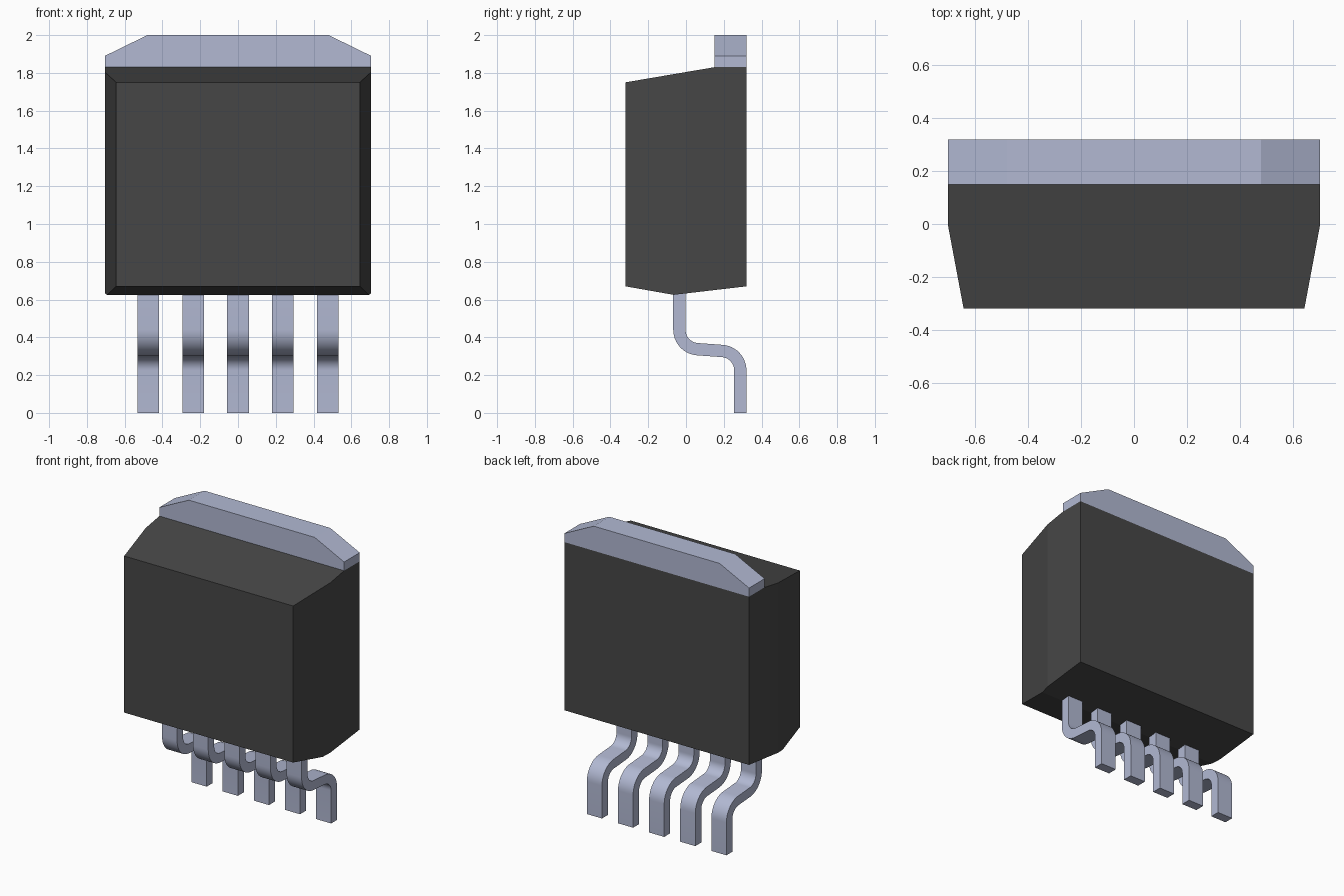
import bpy, bmesh, math

cube = bpy.data.objects.get("Cube")
if cube:
    bpy.data.objects.remove(cube, do_unlink=True)


def material(name, rgb, metallic=0.0):
    m = bpy.data.materials.new(name)
    m.use_nodes = True
    m.diffuse_color = (*rgb, 1)
    bsdf = m.node_tree.nodes["Principled BSDF"]
    bsdf.inputs["Base Color"].default_value = (*rgb, 1)
    bsdf.inputs["Roughness"].default_value = 0.6
    return m


plastic = material("black_plastic", (0.062, 0.062, 0.062))
metal = material("tinned_metal", (0.445, 0.485, 0.651))


def finish(bm, name, mat):
    bmesh.ops.recalc_face_normals(bm, faces=bm.faces)
    mesh = bpy.data.meshes.new(name)
    bm.to_mesh(mesh)
    bm.free()
    mesh.materials.append(mat)
    obj = bpy.data.objects.new(name, mesh)
    bpy.context.collection.objects.link(obj)
    return obj


def prism(points, offset):
    """Extrude a closed outline of 3D points by an offset vector."""
    bm = bmesh.new()
    face = bm.faces.new([bm.verts.new(p) for p in points])
    new = bmesh.ops.extrude_face_region(bm, geom=[face])["geom"]
    bmesh.ops.translate(bm, vec=offset,
                        verts=[v for v in new if isinstance(v, bmesh.types.BMVert)])
    return bm


HALF_W, FRONT, BACK, STEP = 0.705, -0.32, 0.32, 0.15

# Moulded body: side profile extruded across x, then its front half tapered
side = [(FRONT, 1.75), (STEP, 1.83), (BACK, 1.83), (BACK, 0.67), (-0.065, 0.625), (FRONT, 0.67)]
bm = prism([(-HALF_W, y, z) for y, z in side], (2 * HALF_W, 0, 0))
bmesh.ops.bisect_plane(bm, geom=bm.verts[:] + bm.edges[:] + bm.faces[:],
                       plane_co=(0, 0, 0), plane_no=(0, 1, 0))
for v in bm.verts:
    if v.co.y < 0:
        v.co.x *= 1 - (0.06 / HALF_W) * (v.co.y / FRONT)
finish(bm, "package_body", plastic)

# Heat tab with clipped upper corners, flush with the back
outline = [(-HALF_W, 1.83), (HALF_W, 1.83), (HALF_W, 1.89), (0.48, 2.0), (-0.48, 2.0), (-HALF_W, 1.89)]
finish(prism([(x, STEP, z) for x, z in outline], (0, BACK - STEP, 0)), "heat_tab", metal)

# Lead centre line: list of (y, z, normal angle) through two opposite bends
R, HALF_T, LEAD_W, TILT, STEPS = 0.103, 0.0325, 0.115, 4, 12
path = [(-0.035, 0.66, math.pi)]
for i in range(STEPS + 1):
    a = math.radians(180 + (90 - TILT) * i / STEPS)
    path.append((0.068 + R * math.cos(a), 0.44 + R * math.sin(a), a))
for i in range(STEPS + 1):
    a = math.radians((90 - TILT) * (1 - i / STEPS))
    path.append((0.1845 + R * math.cos(a), 0.225 + R * math.sin(a), a + math.pi))
path.append((0.2875, 0.0, math.pi))


def lead(name, x):
    """Sweep a flat rectangular section along the lead path."""
    bm = bmesh.new()
    rings = []
    for y, z, a in path:
        dy, dz = HALF_T * math.cos(a), HALF_T * math.sin(a)
        rings.append([bm.verts.new((x + sx * LEAD_W / 2, y + st * dy, z + st * dz))
                      for sx, st in ((-1, -1), (1, -1), (1, 1), (-1, 1))])
    for r, s in zip(rings, rings[1:]):
        for k in range(4):
            n = (k + 1) % 4
            bm.faces.new((r[k], r[n], s[n], s[k]))
    bm.faces.new(rings[0])
    bm.faces.new(rings[-1])
    return finish(bm, name, metal)


# Five evenly spaced leads
for i in range(5):
    obj = lead(f"lead_{i + 1}", (i - 2) * 0.2375)
    bpy.ops.object.select_all(action='DESELECT')
    obj.select_set(True)
    bpy.context.view_layer.objects.active = obj
    bpy.ops.object.shade_smooth_by_angle(angle=math.radians(30))
